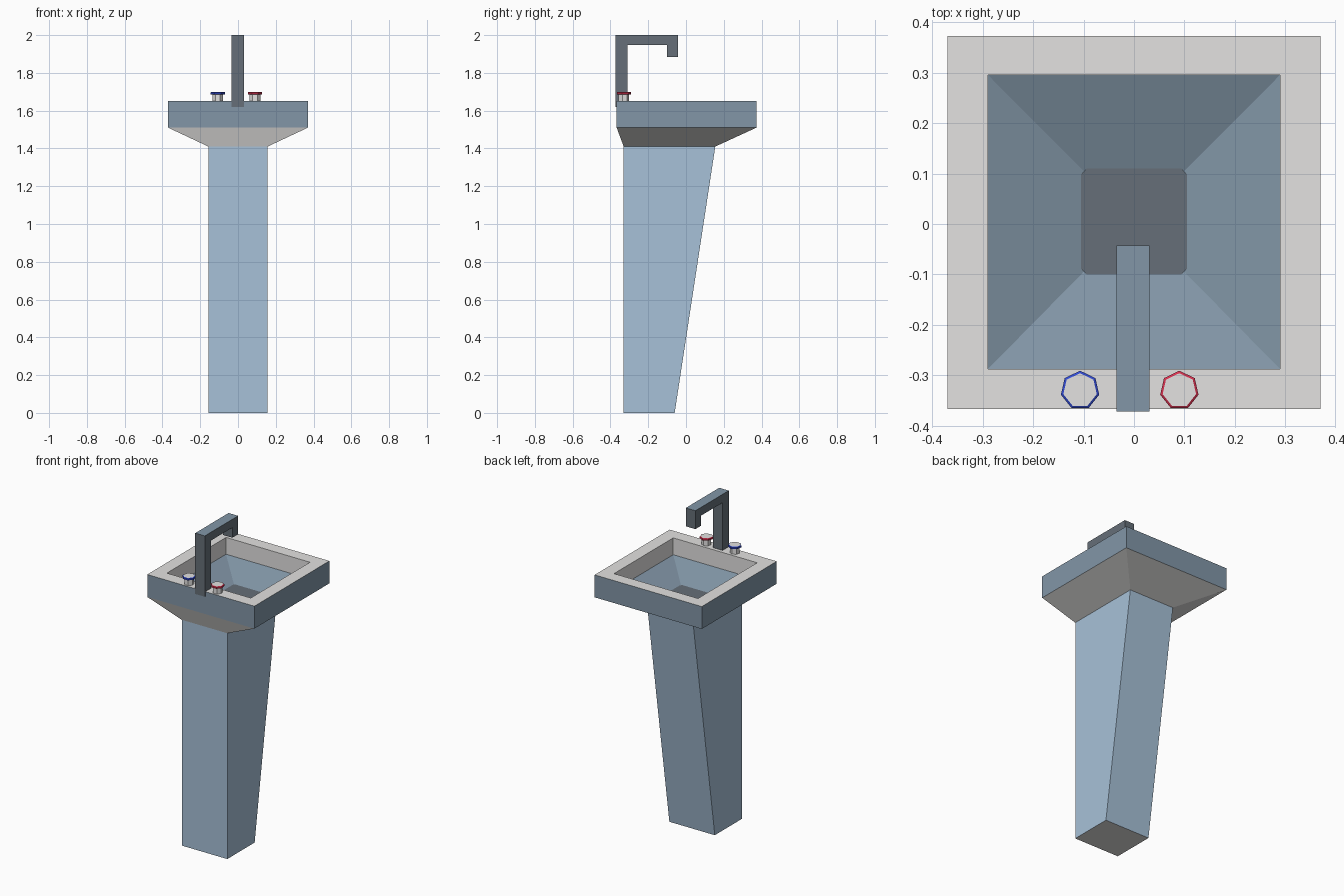
import bpy, bmesh, math

if "Cube" in bpy.data.objects:
    bpy.data.objects.remove(bpy.data.objects["Cube"])


def material(name, srgb):
    m = bpy.data.materials.new(name)
    lin = [((c / 255 + 0.055) / 1.055) ** 2.4 for c in srgb]
    m.diffuse_color = (*lin, 1)
    m.use_nodes = True
    m.node_tree.nodes["Principled BSDF"].inputs["Base Color"].default_value = m.diffuse_color
    return m


PALE = material("pale grey", (227, 226, 225))
LIGHT = material("light blue", (167, 193, 216))
STEEL = material("steel blue", (130, 150, 167))
DARK = material("dark slate", (102, 111, 120))
BLUE = material("cold blue", (50, 75, 210))
RED = material("hot red", (215, 50, 80))


def finish(name, bm, mats):
    me = bpy.data.meshes.new(name)
    bm.to_mesh(me)
    bm.free()
    for m in mats:
        me.materials.append(m)
    ob = bpy.data.objects.new(name, me)
    bpy.context.collection.objects.link(ob)
    return ob


def rect(x0, x1, y0, y1, z):
    return [(x0, y0, z), (x1, y0, z), (x1, y1, z), (x0, y1, z)]


def ngon(cx, cy, r, z, n=7):
    a = 2 * math.pi / n
    return [(cx + r * math.cos(math.pi / 2 + i * a),
             cy + r * math.sin(math.pi / 2 + i * a), z) for i in range(n)]


def loft(name, rings, mats, bands, top=None, bottom=None):
    """Skin counter-clockwise rings; bands, top, bottom are material indices."""
    bm = bmesh.new()
    vs = [[bm.verts.new(p) for p in r] for r in rings]
    n = len(rings[0])
    for a, b, mi in zip(vs, vs[1:], bands):
        for i in range(n):
            j = (i + 1) % n
            bm.faces.new((a[i], a[j], b[j], b[i])).material_index = mi
    if top is not None:
        bm.faces.new(vs[-1]).material_index = top
    if bottom is not None:
        bm.faces.new(vs[0][::-1]).material_index = bottom
    return finish(name, bm, mats)


# pedestal: straight front, leaning back face, grey underside
loft("pedestal",
     [rect(-0.157, 0.157, -0.33, -0.06, 0), rect(-0.157, 0.157, -0.33, 0.155, 1.41)],
     [LIGHT, PALE], [0], top=0, bottom=1)

# basin: flared underside, rim slab, recessed walls and sloping bowl
loft("basin",
     [rect(-0.157, 0.157, -0.33, 0.155, 1.41),
      rect(-0.37, 0.37, -0.367, 0.373, 1.51),
      rect(-0.37, 0.37, -0.367, 0.373, 1.65),
      rect(-0.29, 0.29, -0.288, 0.296, 1.65),
      rect(-0.29, 0.29, -0.288, 0.296, 1.545),
      rect(-0.10, 0.10, -0.095, 0.105, 1.475)],
     [PALE, STEEL], [0, 1, 0, 0, 1], top=1)

# drain: thin square plate with clipped corners
c, h = 0.094, 0.105
outline = [(-c, -h), (c, -h), (h, -c), (h, c), (c, h), (-c, h), (-h, c), (-h, -c)]
loft("drain", [[(x, y + 0.005, z) for x, y in outline] for z in (1.475, 1.479)],
     [DARK], [0], top=0)

# faucet: hooked side profile extruded across x, lighter on its top face
profile = [(-0.372, 1.62), (-0.31, 1.62), (-0.31, 1.948), (-0.10, 1.948),
           (-0.10, 1.885), (-0.043, 1.885), (-0.043, 2.0), (-0.372, 2.0)]
bm = bmesh.new()
face = bm.faces.new([bm.verts.new((-0.035, y, z)) for y, z in profile])
ext = bmesh.ops.extrude_face_region(bm, geom=[face])
bmesh.ops.translate(bm, vec=(0.066, 0, 0),
                    verts=[g for g in ext["geom"] if isinstance(g, bmesh.types.BMVert)])
bmesh.ops.recalc_face_normals(bm, faces=bm.faces)
bm.normal_update()
for f in bm.faces:
    f.material_index = 1 if f.normal.z > 0.5 else 0
finish("faucet", bm, [DARK, STEEL])

# taps: seven-sided stem with a coloured cap and pale top
for name, x, col in (("cold_tap", -0.107, BLUE), ("hot_tap", 0.09, RED)):
    y = -0.33
    loft(name,
         [ngon(x, y, 0.029, 1.65), ngon(x, y, 0.029, 1.685), ngon(x, y, 0.039, 1.687),
          ngon(x, y, 0.039, 1.697), ngon(x, y, 0.034, 1.70)],
         [PALE, col], [0, 1, 1, 1], top=0)
